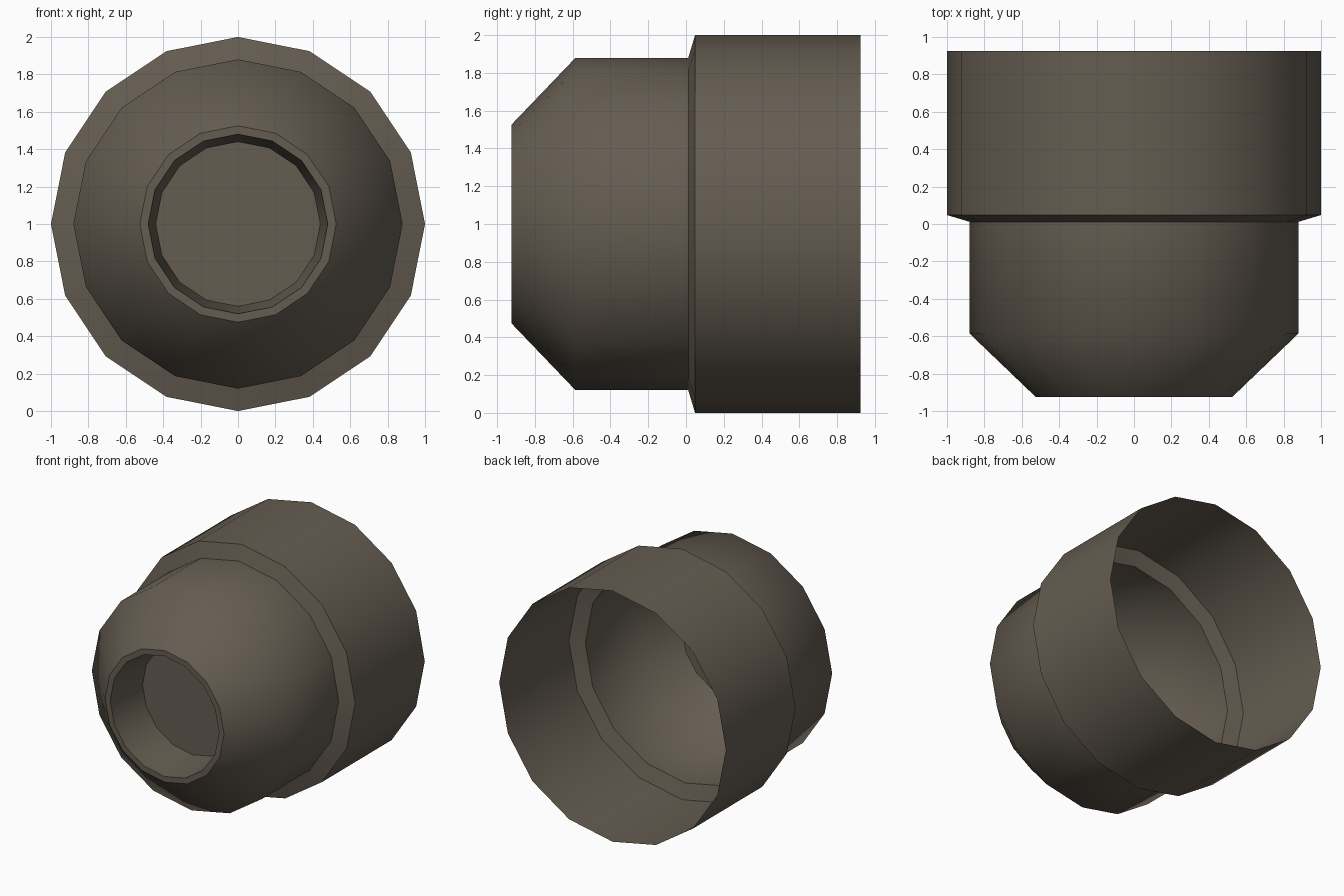
import bpy, bmesh, math

if "Cube" in bpy.data.objects:
    bpy.data.objects.remove(bpy.data.objects["Cube"])

SIDES = 16

metal = bpy.data.materials.new("dark warm grey")
metal.diffuse_color = (0.13, 0.108, 0.083, 1)
metal.use_nodes = True
metal.node_tree.nodes["Principled BSDF"].inputs["Base Color"].default_value = metal.diffuse_color

# Profile of the thin shell as (radius, y, crisp ring), from open back to recessed front disc
PROFILE = [
    (1.00, 0.925, True),     # open back edge
    (1.00, 0.048, True),     # wide sleeve
    (0.88, 0.012, True),     # step
    (0.88, -0.585, False),   # narrow body, smooth into the taper
    (0.525, -0.925, True),   # tapered nose
    (0.48, -0.925, True),    # flat rim
    (0.44, -0.575, True),    # recess wall
]

bm = bmesh.new()
rings = []
for r, y, crisp in PROFILE:
    ring = []
    for i in range(SIDES):
        a = 2 * math.pi * i / SIDES
        ring.append(bm.verts.new((r * math.cos(a), y, 1 + r * math.sin(a))))
    rings.append(ring)

# Bands between neighbouring rings
for a, b in zip(rings, rings[1:]):
    for i in range(SIDES):
        j = (i + 1) % SIDES
        bm.faces.new((a[i], b[i], b[j], a[j]))

# Disc at the bottom of the recess, facing the front
disc = bm.faces.new(rings[-1])
bm.normal_update()
bmesh.ops.recalc_face_normals(bm, faces=bm.faces)
bm.normal_update()
if disc.normal.y > 0:
    bmesh.ops.reverse_faces(bm, faces=bm.faces)

# Smooth around the axis, crisp along the rings
for f in bm.faces:
    f.smooth = True
for ring, (r, y, crisp) in zip(rings, PROFILE):
    for i in range(SIDES):
        e = bm.edges.get((ring[i], ring[(i + 1) % SIDES]))
        e.smooth = not crisp

mesh = bpy.data.meshes.new("nozzle_shell")
bm.to_mesh(mesh)
bm.free()
mesh.materials.append(metal)
shell = bpy.data.objects.new("nozzle_shell", mesh)
bpy.context.collection.objects.link(shell)
